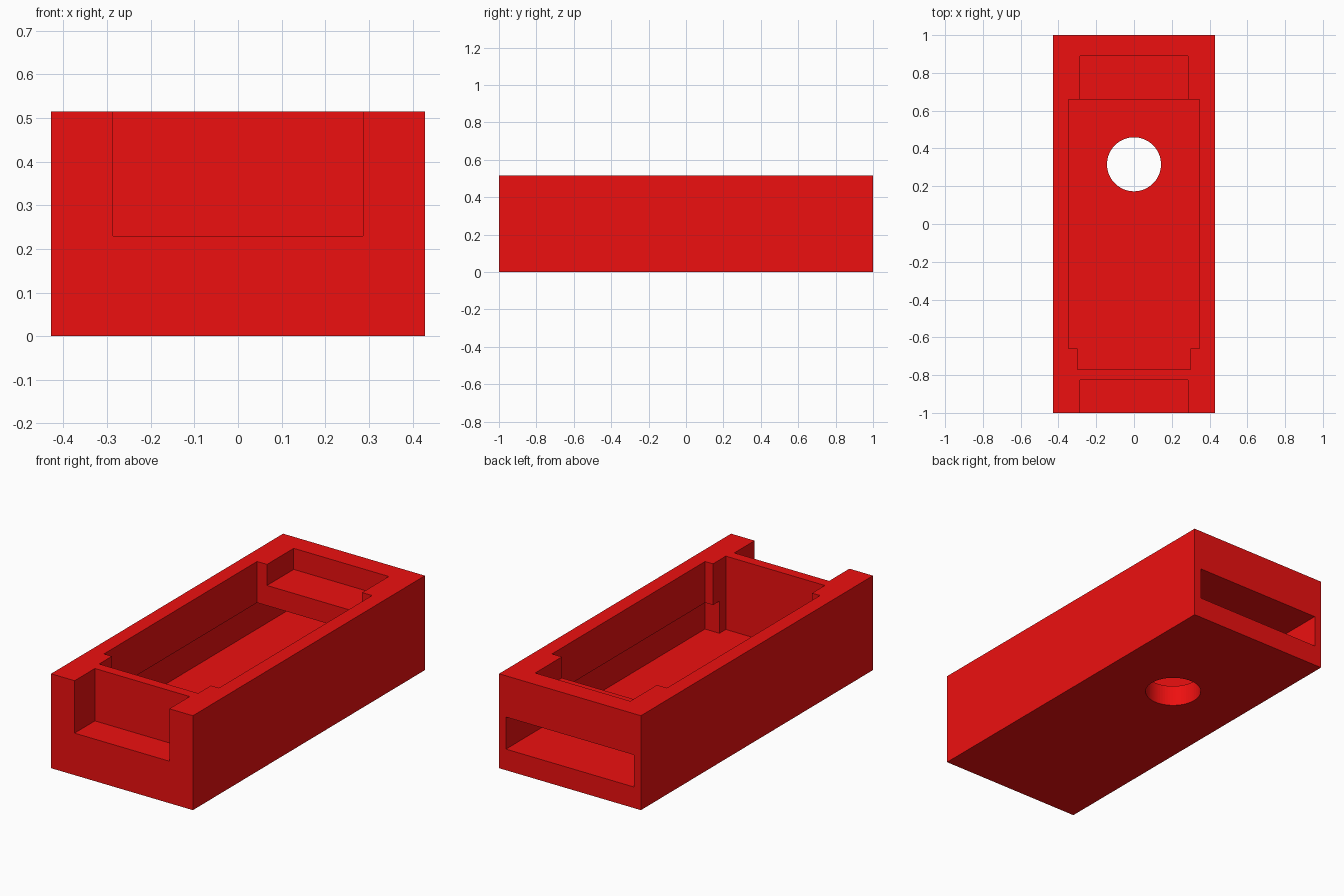
import bpy
import bmesh
from mathutils import Matrix, Vector

if "Cube" in bpy.data.objects:
    bpy.data.objects.remove(bpy.data.objects["Cube"])


def box(name, x, y0, y1, z0, z1):
    """Box symmetric in x, given by half width and y / z ranges."""
    bm = bmesh.new()
    bmesh.ops.create_cube(bm, size=1)
    bmesh.ops.scale(bm, vec=(2 * x, y1 - y0, z1 - z0), verts=bm.verts)
    bmesh.ops.translate(bm, vec=Vector((0, (y0 + y1) / 2, (z0 + z1) / 2)), verts=bm.verts)
    return finish(name, bm)


def finish(name, bm):
    mesh = bpy.data.meshes.new(name)
    bm.to_mesh(mesh)
    bm.free()
    ob = bpy.data.objects.new(name, mesh)
    bpy.context.collection.objects.link(ob)
    return ob


def cut(target, cutter):
    """Subtract the cutter, then remove it."""
    cutter.hide_render = True
    mod = target.modifiers.new("cut", 'BOOLEAN')
    mod.operation = 'DIFFERENCE'
    mod.solver = 'EXACT'
    mod.object = cutter
    bpy.context.view_layer.objects.active = target
    bpy.ops.object.modifier_apply(modifier=mod.name)
    bpy.data.objects.remove(cutter)


FLOOR, TOP, OVER = 0.115, 0.515, 0.6

# Outer case
case = box("case", 0.428, -1, 1, 0, TOP)

# Wide slot entering from the back, running under the walls
cut(case, box("slot_cutter", 0.386, -0.715, 1.1, FLOOR, 0.29))
# Main cavity, opening down into the slot
cut(case, box("cavity_cutter", 0.347, -0.66, 0.66, 0.2, OVER))
# Narrow front bay of the cavity, down to the floor
cut(case, box("front_bay_cutter", 0.299, -0.77, -0.6, FLOOR, OVER))
# Shallow ledge behind the cavity
cut(case, box("back_ledge_cutter", 0.287, 0.6, 0.89, 0.4, OVER))
# Open notch in the front face
cut(case, box("front_notch_cutter", 0.286, -1.1, -0.825, 0.229, OVER))

# Round hole through the floor
bm = bmesh.new()
bmesh.ops.create_cone(bm, cap_ends=True, segments=64, radius1=0.143, radius2=0.143,
                      depth=0.3, matrix=Matrix.Translation((0, 0.316, 0.05)))
cut(case, finish("hole_cutter", bm))

# Red material
red = bpy.data.materials.new("red")
red.diffuse_color = (0.85, 0.005, 0.005, 1)
red.use_nodes = True
red.node_tree.nodes["Principled BSDF"].inputs["Base Color"].default_value = red.diffuse_color
case.data.materials.clear()
case.data.materials.append(red)
for p in case.data.polygons:
    p.material_index = 0
